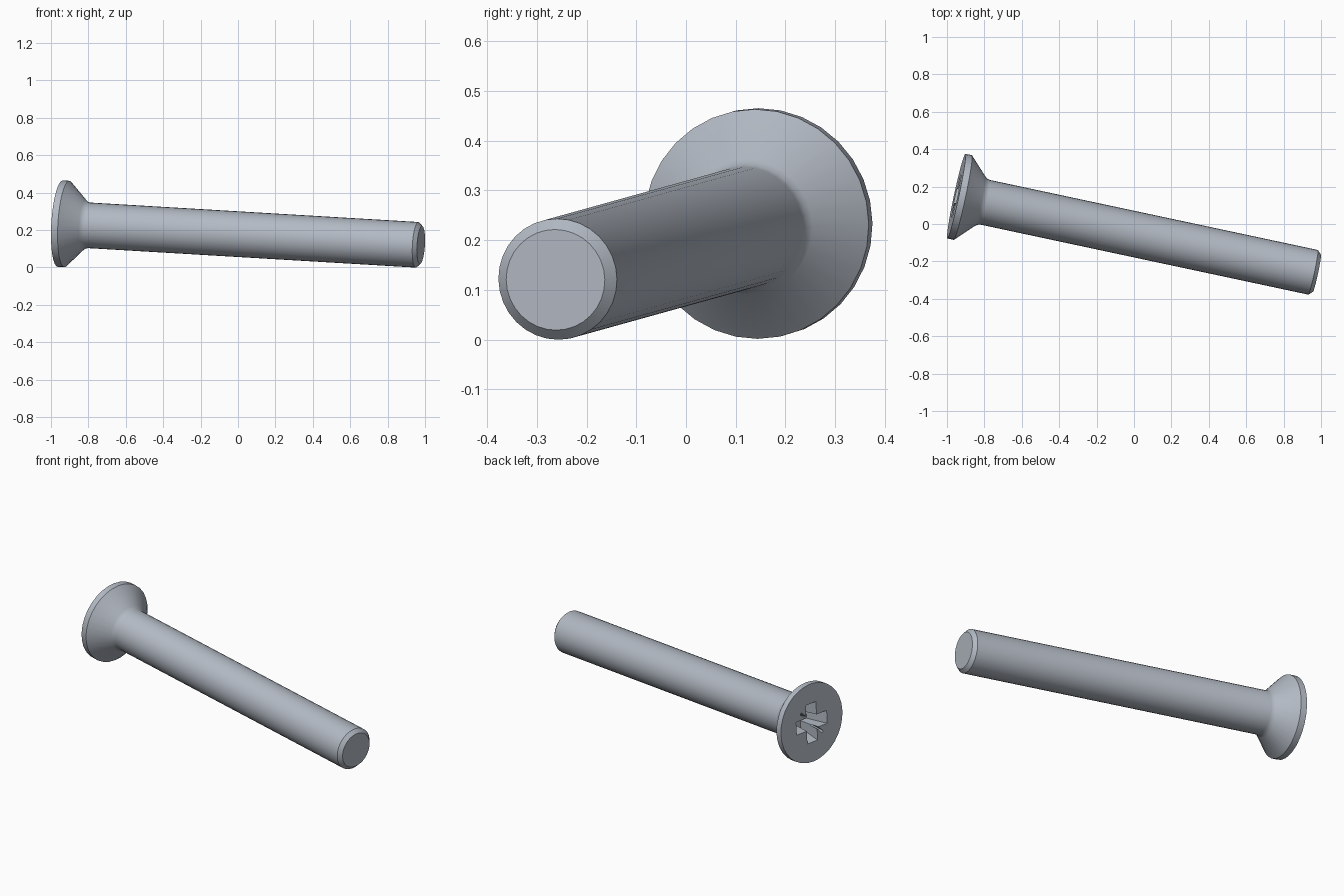
import bpy, bmesh
from math import pi
from mathutils import Matrix, Vector

cube = bpy.data.objects.get("Cube")
if cube:
    bpy.data.objects.remove(cube, do_unlink=True)

steel = bpy.data.materials.new("brushed steel")
steel.use_nodes = True
colour = (0.45, 0.49, 0.55, 1)
steel.diffuse_color = colour
steel.node_tree.nodes["Principled BSDF"].inputs["Base Color"].default_value = colour

# Resting pose: local z runs from the head face to the tip
axis = Vector((1, -0.2135, -0.0593)).normalized()
side = Vector((0, 0, 1)).cross(axis).normalized()
up = axis.cross(side)
pose = Matrix((side, up, axis)).transposed().to_4x4()
pose.translation = (-0.95, 0.149, 0.2345)


def add_object(name, bm):
    bmesh.ops.recalc_face_normals(bm, faces=bm.faces)
    bm.transform(pose)
    mesh = bpy.data.meshes.new(name)
    bm.to_mesh(mesh)
    bm.free()
    mesh.materials.append(steel)
    obj = bpy.data.objects.new(name, mesh)
    bpy.context.collection.objects.link(obj)
    return obj


def lathe(name, profile, sides=32):
    bm = bmesh.new()
    rings = []
    for r, z in profile:
        ring = bmesh.ops.create_circle(bm, segments=sides, radius=r,
                                       matrix=Matrix.Translation((0, 0, z)))["verts"]
        rings.append(ring)
    for a, b in zip(rings, rings[1:]):
        for i in range(sides):
            j = (i + 1) % sides
            bm.faces.new((a[i], a[j], b[j], b[i]))
    bm.faces.new(rings[0])
    bm.faces.new(rings[-1])
    return add_object(name, bm)


def tapered_block(name, top, bottom, depth, angle):
    """Block of half sizes top at the head face, narrowing to bottom inside."""
    bm = bmesh.new()
    bmesh.ops.create_cube(bm, size=2)
    for v in bm.verts:
        half = bottom if v.co.z > 0 else top
        v.co = (v.co.x * half[0], v.co.y * half[1], depth if v.co.z > 0 else -0.01)
    bm.transform(Matrix.Rotation(angle, 4, "Z"))
    obj = add_object(name, bm)
    obj.hide_render = True
    return obj


# Countersunk head, shank and chamfered tip in one turned body
screw = lathe("countersunk_screw", [
    (0.2315, 0), (0.2315, 0.036), (0.1356, 0.13), (0.1265, 0.142),
    (0.122, 0.158), (0.122, 1.954), (0.1015, 1.975)])

# Cross recess with fine diagonal ticks
cutters = []
for k in range(2):
    cutters.append(tapered_block("recess_arm", (0.118, 0.039), (0.075, 0.03), 0.125, k * pi / 2))
    cutters.append(tapered_block("recess_tick", (0.122, 0.007), (0.05, 0.004), 0.05,
                                 pi / 4 + k * pi / 2))

bpy.ops.object.select_all(action="DESELECT")
screw.select_set(True)
bpy.context.view_layer.objects.active = screw
for cutter in cutters:
    cut = screw.modifiers.new("recess", "BOOLEAN")
    cut.operation = "DIFFERENCE"
    cut.solver = "EXACT"
    cut.object = cutter
    bpy.ops.object.modifier_apply(modifier=cut.name)
    bpy.data.objects.remove(cutter, do_unlink=True)

bpy.ops.object.shade_smooth_by_angle(angle=pi / 6)
